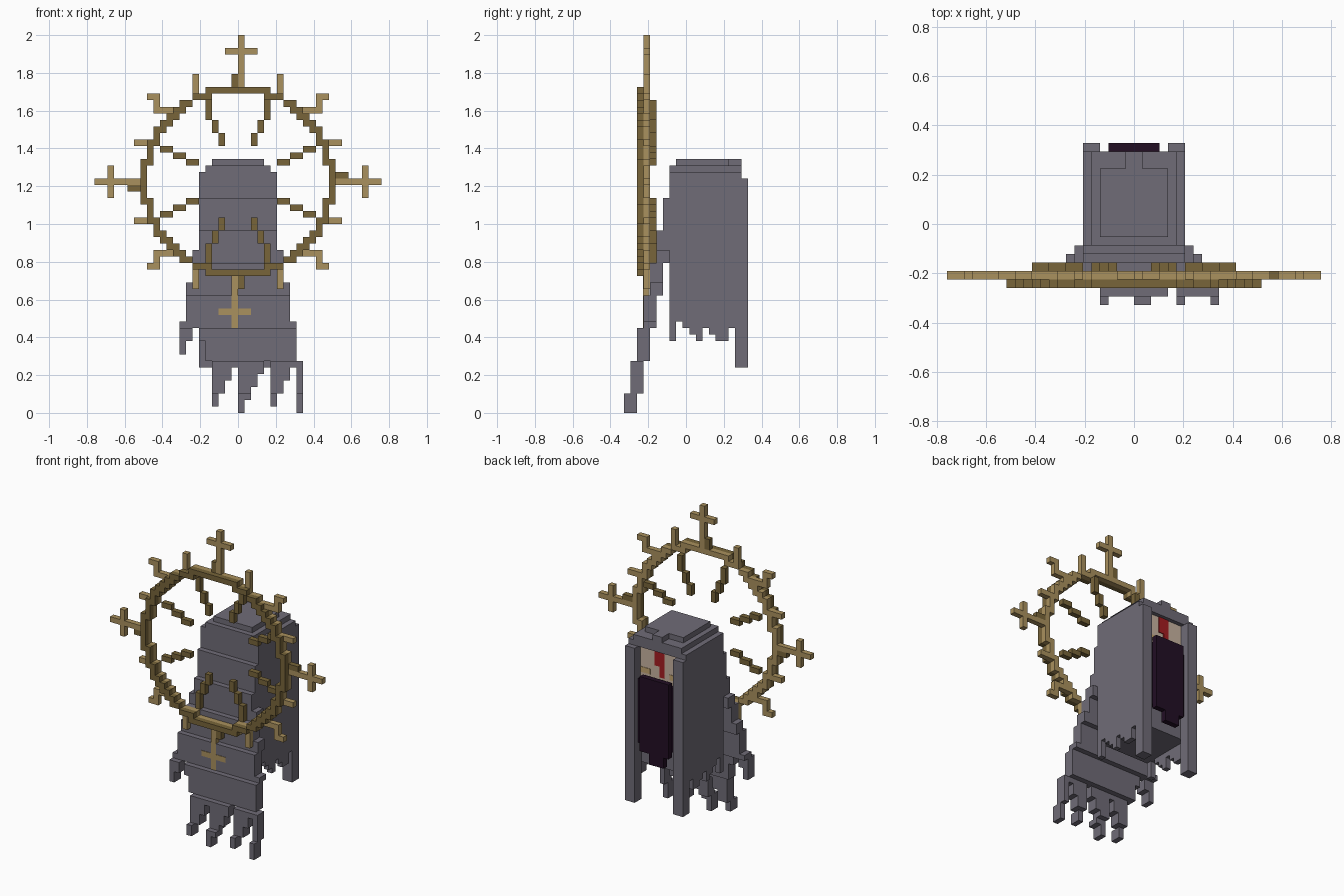
import bpy, bmesh
from math import hypot

cube = bpy.data.objects.get("Cube")
if cube:
    bpy.data.objects.remove(cube, do_unlink=True)

U = 2 / 58        # block size
DEPTH = 9.5       # half depth in blocks
MIRROR_Z = 71     # twice the wheel centre height


def material(name, *rgb):
    lin = [((c / 255 + 0.055) / 1.055) ** 2.4 for c in rgb] + [1]
    m = bpy.data.materials.new(name)
    m.use_nodes = True
    m.diffuse_color = lin
    bsdf = next(n for n in m.node_tree.nodes if n.type == 'BSDF_PRINCIPLED')
    bsdf.inputs["Base Color"].default_value = lin
    bsdf.inputs["Roughness"].default_value = 0.8
    return m


grey = material("grey cloth", 112, 108, 119)
gold = material("light gold", 170, 145, 94)
bronze = material("dark gold", 120, 101, 58)
dark = material("dark purple", 34, 14, 36)
ivory = material("ivory", 200, 180, 160)
red = material("red", 165, 28, 32)
tan = material("tan", 196, 165, 112)


def block(x0, x1, y0, y1, z0, z1):
    return {(x, y, z) for x in range(x0, x1) for y in range(y0, y1) for z in range(z0, z1)}


def finish(name, bm, mat):
    me = bpy.data.meshes.new(name)
    bm.to_mesh(me)
    bm.free()
    me.materials.append(mat)
    ob = bpy.data.objects.new(name, me)
    bpy.context.collection.objects.link(ob)
    return ob


def blocks(name, cells, mat):
    """Outer skin of a set of unit blocks."""
    bm = bmesh.new()
    verts = {}

    def vert(p):
        if p not in verts:
            verts[p] = bm.verts.new((p[0] * U, (p[1] - DEPTH) * U, p[2] * U))
        return verts[p]

    for c in cells:
        for axis in range(3):
            for side in (0, 1):
                n = list(c)
                n[axis] += 2 * side - 1
                if tuple(n) in cells:
                    continue
                quad = []
                for a, b in ((0, 0), (1, 0), (1, 1), (0, 1)):
                    p = list(c)
                    p[axis] += side
                    p[(axis + 1) % 3] += a
                    p[(axis + 2) % 3] += b
                    quad.append(vert(tuple(p)))
                bm.faces.new(quad if side else quad[::-1])
    return finish(name, bm, mat)


def plate(name, rects, y, thick, mat):
    """Thin plates facing the back, given as x and z block ranges."""
    bm = bmesh.new()
    for x0, x1, z0, z1 in rects:
        made = bmesh.ops.create_cube(bm, size=1)["verts"]
        for v in made:
            v.co.x = (x1 if v.co.x > 0 else x0) * U
            v.co.z = (z1 if v.co.z > 0 else z0) * U
            v.co.y = (y - DEPTH) * U + (thick if v.co.y > 0 else 0)
    return finish(name, bm, mat)


def flip_x(cells):
    return cells | {(-x - 1, y, z) for x, y, z in cells}


def flip_z(cells):
    return cells | {(x, y, MIRROR_Z - z - 1) for x, y, z in cells}


def half_turn(cells):
    return cells | {(-x - 1, y, MIRROR_Z - z - 1) for x, y, z in cells}


# Hood: solid shell with a tiered top and posts around the opening
hood = block(-6, 6, 7, 17, 14, 36) | block(-6, 6, 7, 18, 36, 37)
hood |= block(-5, 5, 7, 18, 37, 38) | block(-4, 4, 8, 16, 38, 39)
hood |= block(-1, 1, 16, 18, 38, 39)
hood |= flip_x(block(4, 6, 17, 19, 7, 36))
# Ragged hem along both sides
for i, low in enumerate((11, 14, 13, 12, 11, 13, 12, 11, 11, 13)):
    hood |= flip_x(block(5, 6, 7 + i, 8 + i, low, 14))
blocks("hood", hood, grey)

# Trailing cloth: columns of (bottom, top) cut into stepped layers
columns = [(9, 14), (11, 20), (13, 25), (11, 33), (8, 33)]
columns += [(low, 33) for low in (1, 3, 5, 7, 0, 2, 4, 6, 8, 1)]
columns += [(3, 25), (5, 20), (7, 14), (0, 8)]
layers = (0, 3, 8, 13, 18, 23, 28, 33)
train = set()
for i, (low, high) in enumerate(columns):
    for j in range(len(layers) - 1):
        train |= block(i - 9, i - 8, j, j + 2,
                       max(low, layers[j]), min(high, layers[j + 1]))
blocks("trailing_cloth", train - hood, grey)

# Dark chest inside the opening
chest = block(-4, 4, 17, 18, 18, 30)
chest |= block(-3, 3, 18, 19, 17, 31) | block(-2, 1, 18, 19, 15, 17)
blocks("dark_chest", chest, dark)

# Face with painted marks
plate("face", [(-4, 4, 30, 36)], 17, 0.008, ivory)
plate("face_stripe", [(-1, 1, 33, 36), (-1, 0, 31, 33)], 17.2, 0.006, red)
plate("face_marks", [(2, 4, 31, 32), (-4, -2, 31, 32)], 17.2, 0.004, tan)

# Wheel outline shared by the front and rear rims
rim = {(x, z + 35) for x in range(-15, 15) for z in range(-14, 15)
       if 13.65 < hypot(x + 0.5, z) < 15}
blocks("front_rim", {(x, 2, z) for x, z in rim}, bronze)

# Small rim spikes and the rear rim
spikes = block(6, 7, 3, 4, 48, 52) | block(13, 16, 3, 4, 41, 42)
spikes |= block(12, 14, 3, 4, 48, 49) | block(12, 13, 3, 4, 47, 48)
spikes |= block(10, 13, 3, 4, 46, 47)
rear = {(x, 3, z) for x, z in rim} | flip_x(flip_z(spikes))
blocks("rear_rim_and_spikes", rear, gold)

# Crosses at the four points of the wheel
upright = block(0, 1, 3, 4, 50, 58) | block(-2, 3, 3, 4, 55, 56)
blocks("top_cross", upright, gold)
low_cross = blocks("bottom_cross", half_turn(upright) - upright, gold)
low_cross.location.y = -0.003
side = block(15, 22, 3, 4, 35, 36) | block(19, 20, 3, 4, 33, 38)
blocks("side_crosses", flip_x(side), gold)

# Dark stubs beside the crosses
stubs = block(-1, 0, 3, 4, 50, 52) | block(15, 17, 3, 4, 36, 37)
blocks("rim_stubs", half_turn(stubs), bronze)

# Inward stepped spokes behind the rim
spokes = set()
for i in range(3):
    spokes |= block(2 + i, 3 + i, 4, 5, 41 + 2 * i, 43 + 2 * i)
    spokes |= block(6 + 2 * i, 8 + 2 * i, 4, 5, 38 + i, 39 + i)
spokes |= block(4, 5, 4, 5, 47, 48)
blocks("inner_spokes", flip_x(flip_z(spokes)), bronze)
